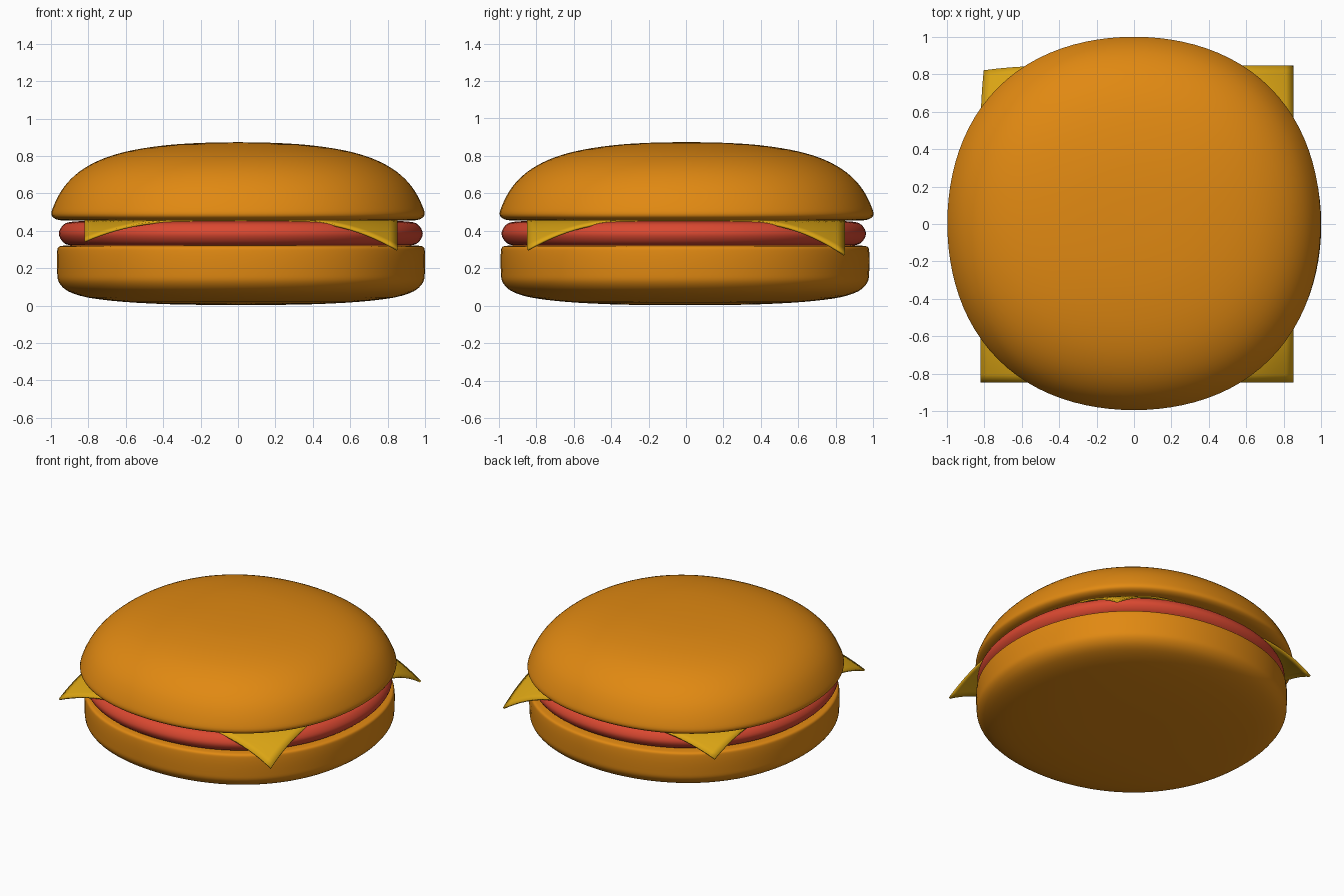
import bpy, bmesh, math
from mathutils import Vector

if "Cube" in bpy.data.objects:
    bpy.data.objects.remove(bpy.data.objects["Cube"])


def material(name, rgb):
    m = bpy.data.materials.new(name)
    m.diffuse_color = (*rgb, 1)
    m.use_nodes = True
    m.node_tree.nodes["Principled BSDF"].inputs["Base Color"].default_value = m.diffuse_color
    return m


BREAD = material("bread", (0.75, 0.25, 0.006))
MEAT = material("meat", (0.70, 0.065, 0.03))
CHEESE = material("cheese", (0.72, 0.38, 0.007))


def finish(name, bm, mat, angle):
    bmesh.ops.recalc_face_normals(bm, faces=bm.faces)
    me = bpy.data.meshes.new(name)
    bm.to_mesh(me)
    bm.free()
    me.materials.append(mat)
    ob = bpy.data.objects.new(name, me)
    bpy.context.collection.objects.link(ob)
    bpy.ops.object.select_all(action='DESELECT')
    ob.select_set(True)
    bpy.context.view_layer.objects.active = ob
    bpy.ops.object.shade_smooth_by_angle(angle=math.radians(angle))
    return ob


def smooth_profile(pts, steps=4):
    # Catmull-Rom curve through the profile points
    p = [Vector(q) for q in pts]
    p = [p[0]] + p + [p[-1]]
    out = []
    for a, b, c, d in zip(p, p[1:], p[2:], p[3:]):
        ka, kb, kc = [max((v - u).length, 1e-4) ** 0.5 for u, v in ((a, b), (b, c), (c, d))]
        tb = ((b - a) / ka - (c - a) / (ka + kb)) * kb + (c - b) if ka > 0.05 else c - b
        tc = ((d - c) / kc - (d - b) / (kb + kc)) * kb + (c - b) if kc > 0.05 else c - b
        for i in range(steps):
            t = i / steps
            out.append(b * (2*t**3 - 3*t*t + 1) + tb * (t**3 - 2*t*t + t)
                       + c * (3*t*t - 2*t**3) + tc * (t**3 - t*t))
    return out + [p[-1]]


def round_part(name, pts, mat, centre, squareness, n=96):
    # lathe with a slightly squarish outline; first and last points are poles
    bm = bmesh.new()
    prof = smooth_profile(pts)
    cx, cy = centre
    rings = []
    for r, z in prof[1:-1]:
        ring = []
        for i in range(n):
            a = 2 * math.pi * i / n
            k = r * (1 + squareness * math.sin(2 * a) ** 2)
            ring.append(bm.verts.new((cx + k * math.cos(a), cy + k * math.sin(a), z)))
        rings.append(ring)
    low = bm.verts.new((cx, cy, prof[0].y))
    high = bm.verts.new((cx, cy, prof[-1].y))
    for i in range(n):
        j = (i + 1) % n
        bm.faces.new((low, rings[0][j], rings[0][i]))
        bm.faces.new((high, rings[-1][i], rings[-1][j]))
        for a, b in zip(rings, rings[1:]):
            bm.faces.new((a[i], a[j], b[j], b[i]))
    return finish(name, bm, mat, 60)


# bottom bun
round_part("bottom_bun", [
    (0, 0.003), (0.4, 0.008), (0.7, 0.027), (0.86, 0.053), (0.94, 0.087),
    (0.976, 0.13), (0.983, 0.18), (0.983, 0.29), (0.977, 0.312), (0.955, 0.32),
    (0.5, 0.32), (0, 0.32)], BREAD, (0.016, -0.005), 0.023)

# patty with rounded rim
round_part("patty", [
    (0, 0.322), (0.5, 0.322), (0.91, 0.322), (0.95, 0.339), (0.973, 0.385),
    (0.95, 0.431), (0.91, 0.448), (0.5, 0.448), (0, 0.448)],
    MEAT, (0.015, -0.012), 0.023)

# top bun
round_part("top_bun", [
    (0, 0.458), (0.5, 0.458), (0.9, 0.455), (0.97, 0.461), (0.997, 0.483),
    (0.985, 0.535), (0.93, 0.635), (0.85, 0.715), (0.74, 0.778), (0.6, 0.823),
    (0.4, 0.856), (0.2, 0.87), (0, 0.874)], BREAD, (0, 0.003), 0.03)

# cheese slice with four drooping corners
bm = bmesh.new()
bmesh.ops.create_grid(bm, x_segments=40, y_segments=40, size=1)
drop = {(-1, -1): 0.115, (1, -1): 0.145, (1, 1): 0.17, (-1, 1): 0.12}
for v in bm.verts:
    u, w = v.co.x, v.co.y
    x, y = 0.016 + 0.838 * u, 0.848 * w
    t = max(0, (math.hypot(x, y) - 0.9) / 0.29)
    corner = (1 if u > 0 else -1, 1 if w > 0 else -1)
    if corner == (-1, 1):
        x, y = x + 0.02 * t * t, y - 0.028 * t * t
    v.co = (x, y, 0.459 - drop[corner] * t ** 1.6)
cheese = finish("cheese_slice", bm, CHEESE, 40)
mod = cheese.modifiers.new("thickness", 'SOLIDIFY')
mod.thickness = 0.012
mod.offset = -1
